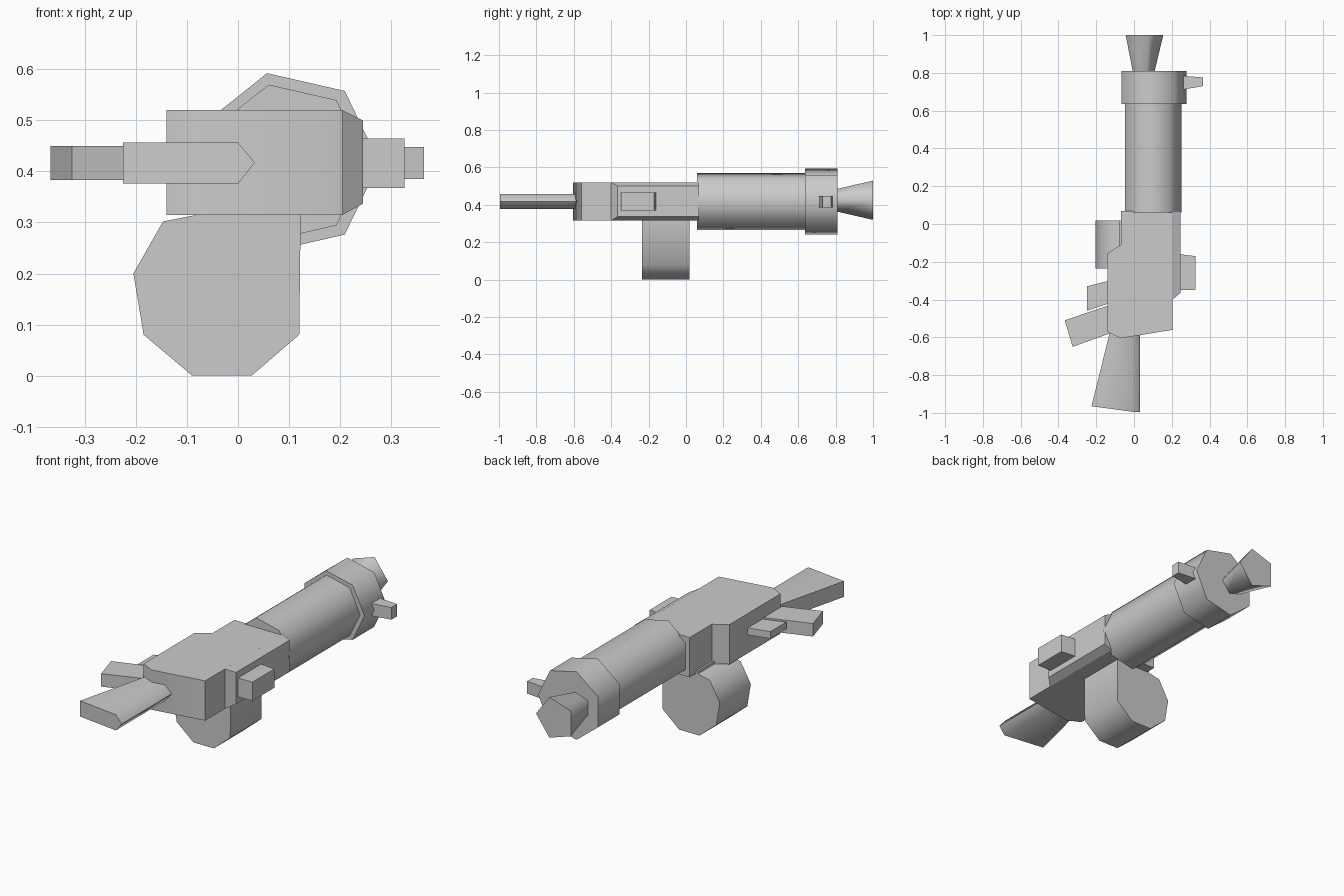
import bpy
from math import cos, sin, pi, radians

cube = bpy.data.objects.get("Cube")
if cube:
    bpy.data.objects.remove(cube, do_unlink=True)

grey = bpy.data.materials.new("plain grey")
grey.use_nodes = True
grey.diffuse_color = (0.6, 0.6, 0.6, 1)
grey.node_tree.nodes["Principled BSDF"].inputs["Base Color"].default_value = (0.6, 0.6, 0.6, 1)


def loft(name, ring_a, ring_b, smooth=0):
    """Closed solid between two matching rings of points."""
    n = len(ring_a)
    faces = [tuple(range(n)), tuple(range(n, 2 * n))]
    faces += [(i, (i + 1) % n, n + (i + 1) % n, n + i) for i in range(n)]
    mesh = bpy.data.meshes.new(name)
    mesh.from_pydata(ring_a + ring_b, [], faces)
    mesh.materials.append(grey)
    obj = bpy.data.objects.new(name, mesh)
    bpy.context.collection.objects.link(obj)
    bpy.ops.object.select_all(action='DESELECT')
    bpy.context.view_layer.objects.active = obj
    obj.select_set(True)
    bpy.ops.object.mode_set(mode='EDIT')
    bpy.ops.mesh.select_all(action='SELECT')
    bpy.ops.mesh.normals_make_consistent(inside=False)
    bpy.ops.object.mode_set(mode='OBJECT')
    if smooth:
        bpy.ops.object.shade_smooth_by_angle(angle=radians(smooth))
    return obj


def slab(name, plan, z0, z1, smooth=0):
    return loft(name, [(x, y, z0) for x, y in plan], [(x, y, z1) for x, y in plan], smooth)


def polygon(sides, cx, cz, r, y):
    return [(cx + r * cos(2 * pi * i / sides), y, cz + r * sin(2 * pi * i / sides))
            for i in range(sides)]


def side_rect(x, y0, y1, z0, z1):
    return [(x, y0, z0), (x, y1, z0), (x, y1, z1), (x, y0, z1)]


# Receiver body with a chamfered cheek on its +x side
slab("body", [(-0.07, 0.07), (0.205, 0.07), (0.205, -0.56), (-0.07, -0.605),
              (-0.14, -0.57), (-0.14, -0.155), (-0.07, -0.11)], 0.315, 0.52, 40)
loft("body_cheek", side_rect(0.2049, -0.40, 0.07, 0.315, 0.52),
     side_rect(0.245, -0.365, 0.07, 0.337, 0.50))

# Seven-sided barrel and collar, five-sided flared muzzle
loft("barrel", polygon(7, 0.095, 0.417, 0.157, 0.06), polygon(7, 0.095, 0.417, 0.157, 0.65), 60)
loft("barrel_collar", polygon(7, 0.097, 0.417, 0.18, 0.635),
     polygon(7, 0.097, 0.417, 0.18, 0.81), 60)
loft("muzzle", polygon(5, 0.045, 0.424, 0.062, 0.80), polygon(5, 0.045, 0.424, 0.11, 1.0), 75)


# Stock, flat on one edge and pointed on the other
def stock_ring(left, y_left, y_right):
    return [(left, y_left, 0.376), (0.0, y_right, 0.376), (0.033, y_right, 0.417),
            (0.0, y_right, 0.457), (left, y_left, 0.457)]


loft("stock", stock_ring(-0.225, -0.965, -0.995), stock_ring(-0.125, -0.56, -0.56), 60)

# Drum magazine
drum = [(-0.09, 0.0), (0.027, 0.0), (0.12, 0.08), (0.123, 0.33), (-0.08, 0.33),
        (-0.08, 0.315), (-0.147, 0.302), (-0.205, 0.2), (-0.185, 0.08)]
loft("drum_magazine", [(x, -0.235, z) for x, z in drum], [(x, 0.018, z) for x, z in drum], 55)

# Grip and trigger on the -x side
slab("grip", [(-0.367, -0.51), (-0.325, -0.65), (-0.13, -0.58), (-0.13, -0.43)], 0.383, 0.45)
slab("trigger", [(-0.25, -0.33), (-0.25, -0.46), (-0.13, -0.42), (-0.13, -0.30)], 0.41, 0.446)

# Rear and front sights on the +x side
loft("rear_sight", side_rect(0.24, -0.35, -0.16, 0.368, 0.465),
     side_rect(0.326, -0.348, -0.17, 0.368, 0.465))
loft("front_sight", side_rect(0.25, 0.71, 0.785, 0.385, 0.448),
     side_rect(0.364, 0.73, 0.776, 0.385, 0.448))
